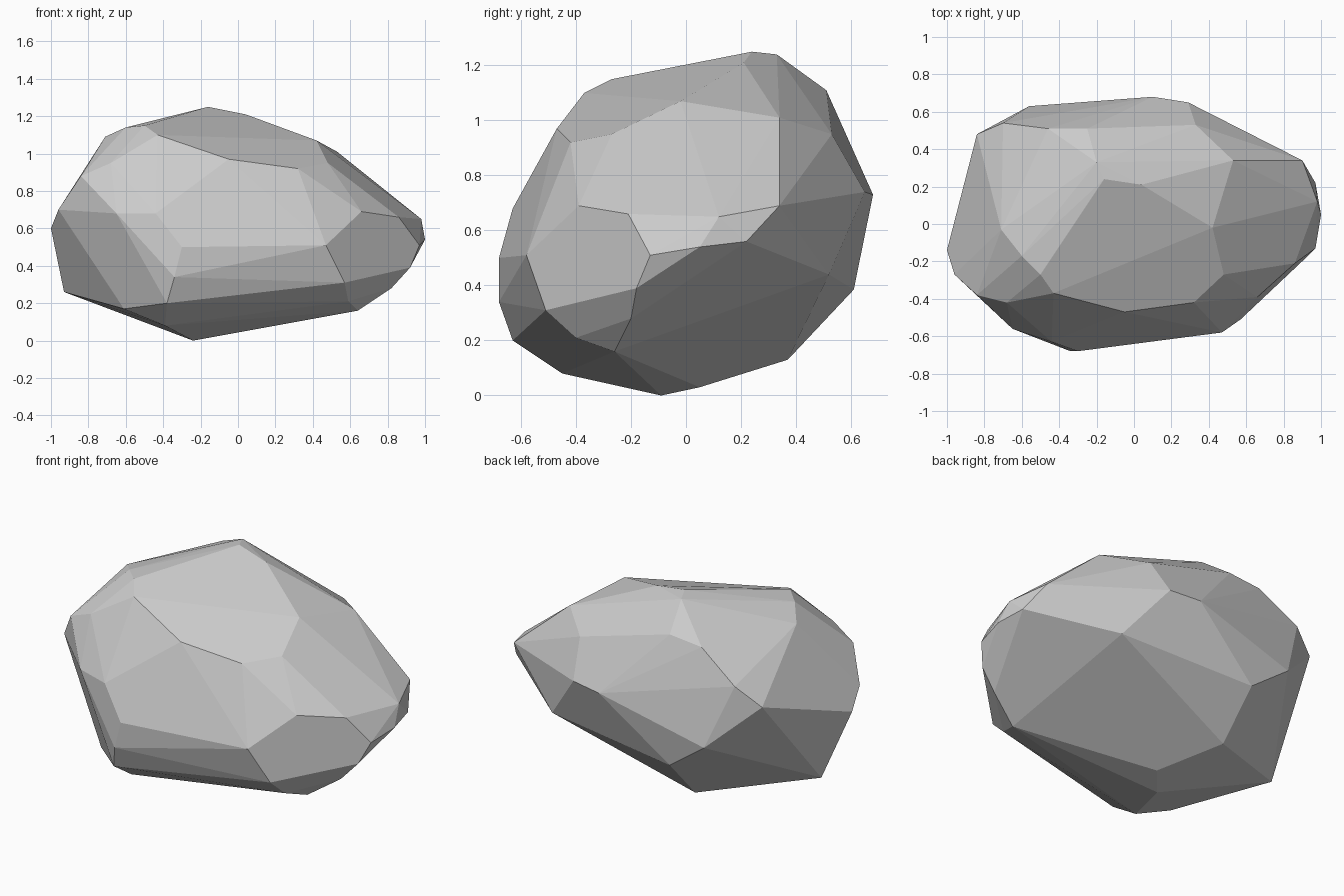
import bpy, bmesh, math

# Corner points of the boulder, grouped by region
crown = [(-.16,.24,1.25), (.04,.21,1.21), (-.2,.33,1.24), (.42,-.02,1.07), (.48,-.27,.95),
         (.32,-.42,.92), (-.05,-.47,.97), (-.43,-.37,1.1), (-.5,-.27,1.15), (-.6,-.17,1.14), (-.71,-.03,1.09)]
front = [(-.68,-.42,.95), (-.44,-.63,.68), (-.65,-.56,.68), (-.3,-.68,.5), (-.34,-.68,.34),
         (-.38,-.63,.2), (.47,-.58,.51), (.57,-.51,.31)]
right = [(.66,-.39,.69), (.86,-.21,.66), (.97,-.13,.51), (.92,-.18,.39), (.98,.12,.65),
         (1,.05,.54), (.9,.34,.69), (.53,.34,1.01), (.97,.22,.56), (.82,-.2,.28)]
back = [(.33,.53,.95), (.29,.65,.74), (.1,.68,.73), (.52,.52,.44), (-.25,.51,1.11),
        (-.46,.51,1.09), (-.7,.54,.93), (-.56,.63,.56), (-.32,.61,.385), (-.84,.48,.82)]
left = [(-1,-.14,.6), (-.96,-.27,.7), (-.84,-.38,.88), (-.93,.05,.26)]
base = [(-.32,.37,.13), (-.12,.05,.03), (-.24,-.09,0), (-.39,-.45,.08), (-.61,-.42,.17),
        (.59,-.4,.21), (.64,-.26,.16)]

# Wrap the corners in a faceted shell and merge nearly flat facets
bm = bmesh.new()
for p in crown + front + right + back + left + base:
    bm.verts.new(p)
res = bmesh.ops.convex_hull(bm, input=bm.verts[:])
bmesh.ops.delete(bm, geom=[v for v in bm.verts if not v.link_faces], context='VERTS')
bmesh.ops.dissolve_limit(bm, angle_limit=math.radians(5), verts=bm.verts[:], edges=bm.edges[:])
bmesh.ops.recalc_face_normals(bm, faces=bm.faces[:])

mesh = bpy.data.meshes.new("boulder")
bm.to_mesh(mesh)
bm.free()
boulder = bpy.data.objects.new("boulder", mesh)
bpy.context.collection.objects.link(boulder)
